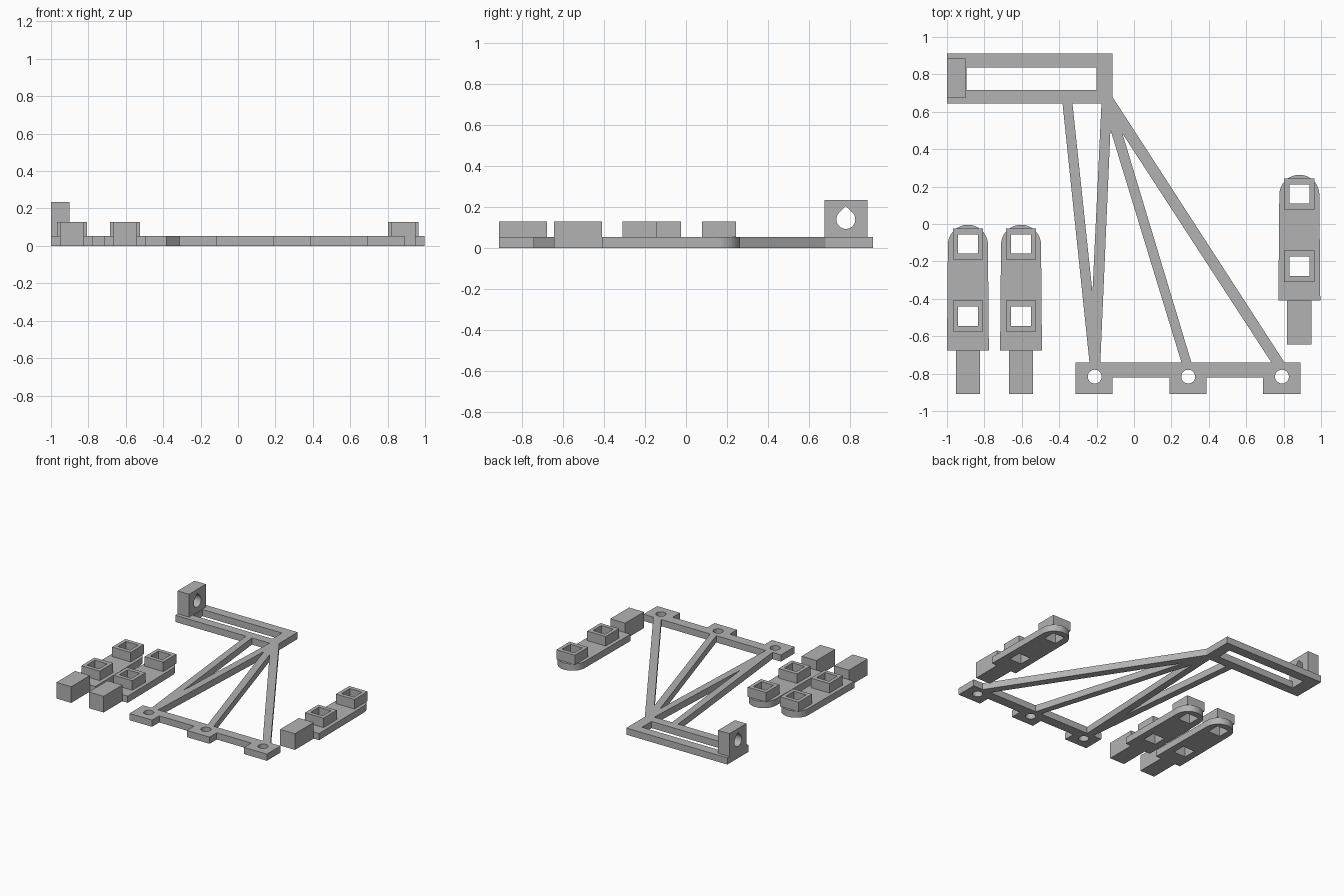
import bpy, bmesh, math
from mathutils import Matrix

if "Cube" in bpy.data.objects:
    bpy.data.objects.remove(bpy.data.objects["Cube"])

T = 0.053      # plate thickness
TOP = 0.128    # height of sockets and tongues
DY = -0.006    # centres the layout on y

grey = bpy.data.materials.new("plain_grey")
grey.diffuse_color = (0.45, 0.45, 0.45, 1)
grey.use_nodes = True
grey.node_tree.nodes["Principled BSDF"].inputs["Base Color"].default_value = grey.diffuse_color


def rect(x0, x1, y0, y1):
    return [(x0, y0), (x1, y0), (x1, y1), (x0, y1)]


def arc(cx, cy, r, a0=0, a1=360, n=32):
    full = a1 - a0 == 360
    steps = n if full else n + 1
    return [(cx + r * math.cos(math.radians(a0 + (a1 - a0) * i / n)),
             cy + r * math.sin(math.radians(a0 + (a1 - a0) * i / n)))
            for i in range(steps)]


def plate(name, loops, z0, z1, matrix=Matrix()):
    """Extrude an outline (first loop) with holes (other loops) from z0 to z1."""
    cu = bpy.data.curves.new(name, 'CURVE')
    cu.dimensions = '2D'
    cu.fill_mode = 'BOTH'
    cu.extrude = (z1 - z0) / 2
    for loop in loops:
        s = cu.splines.new('POLY')
        s.points.add(len(loop) - 1)
        for p, (x, y) in zip(s.points, loop):
            p.co = (x, y, 0, 1)
        s.use_cyclic_u = True
    tmp = bpy.data.objects.new(name + "_tmp", cu)
    bpy.context.collection.objects.link(tmp)
    bpy.context.view_layer.update()
    me = bpy.data.meshes.new_from_object(
        tmp.evaluated_get(bpy.context.evaluated_depsgraph_get()))
    bpy.data.objects.remove(tmp)
    bm = bmesh.new()
    bm.from_mesh(me)
    bmesh.ops.remove_doubles(bm, verts=bm.verts, dist=1e-5)
    bmesh.ops.transform(bm, verts=bm.verts, matrix=Matrix.Translation((0, DY, 0))
                        @ matrix @ Matrix.Translation((0, 0, (z0 + z1) / 2)))
    bmesh.ops.recalc_face_normals(bm, faces=bm.faces)
    for f in bm.faces:
        f.smooth = False
        f.material_index = 0
    bm.to_mesh(me)
    bm.free()
    me.name = name
    me.materials.clear()
    me.materials.append(grey)
    ob = bpy.data.objects.new(name, me)
    bpy.context.collection.objects.link(ob)
    return ob


# Flat truss frame: slotted arm on top, struts, foot bar with three drilled tabs
outline = [(-1, .65), (-1, .917), (-.115, .917), (-.115, .685), (.805, -.735),
           (.89, -.735), (.89, -.904), (.69, -.904), (.69, -.814), (.388, -.814),
           (.388, -.904), (.19, -.904), (.19, -.814), (-.115, -.814),
           (-.115, -.904), (-.313, -.904), (-.313, -.735), (-.238, -.735),
           (-.382, .65)]
openings = [rect(-.895, -.2, .722, .842),
            [(-.329, .65), (-.174, .65), (-.222, -.36)],
            [(-.126, .51), (.254, -.735), (-.18, -.735)],
            [(-.062, .49), (.735, -.735), (.307, -.735)]]
bolt_holes = [arc(x, -.81, .037) for x in (-.21, .29, .791)]
plate("truss_frame", [outline] + openings + bolt_holes, 0, T)

# Upright block with a teardrop hole running along x
to_x = Matrix(((0, 0, 1, 0), (1, 0, 0, 0), (0, 1, 0, 0), (0, 0, 0, 1)))
r, cy, cz = .046, .784, .139
teardrop = arc(cy, cz, r, 135, 405) + [(cy, cz + r * math.sqrt(2))]
plate("bearing_block", [rect(.68, .89, T, .234), teardrop], -1, -.9, to_x)


def clip(name, cx, y):
    """Round-ended plate with two square sockets and a thick tongue."""
    at = Matrix.Translation((cx, y, 0))
    holes = [rect(-.053, .053, -.152, -.05), rect(-.053, .053, -.54, -.436)]
    body = arc(0, -.105, .107, 0, 180, 24) + [(-.112, -.67), (.112, -.67)]
    plate(name + "_base", [body] + holes, 0, T, at)
    for i, (y0, y1) in enumerate(((-.184, -.018), (-.57, -.404))):
        plate(f"{name}_socket_{i + 1}", [rect(-.081, .081, y0, y1), holes[i]],
              T, TOP, at)
    plate(name + "_tongue", [rect(-.065, .065, -.904, -.67)], 0, TOP, at)


clip("clip_left", -.888, 0)
clip("clip_middle", -.604, 0)
clip("clip_right", .884, .267)
